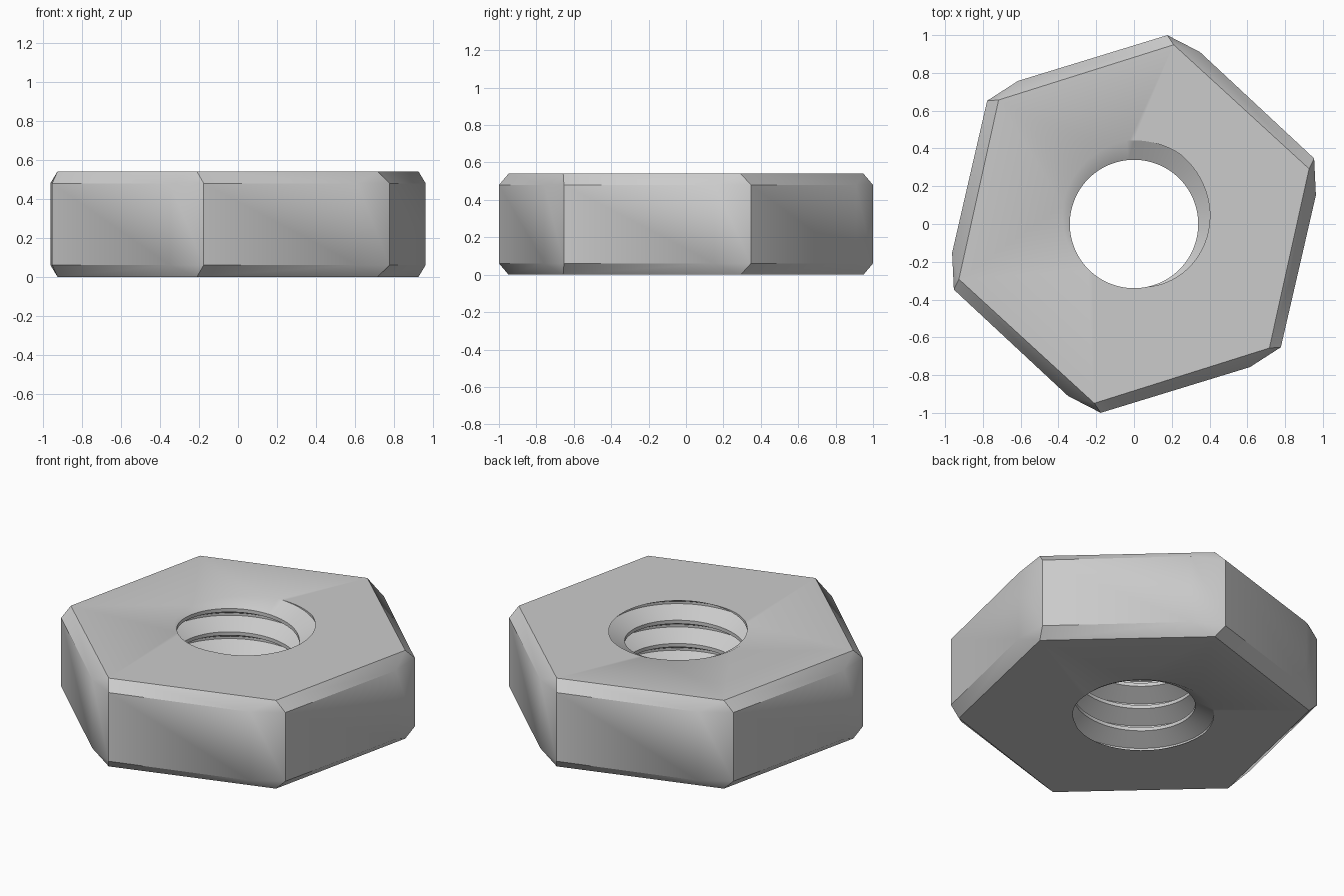
import bpy
import bmesh
from math import radians, cos, sin, tau
from mathutils import Vector

if "Cube" in bpy.data.objects:
    bpy.data.objects.remove(bpy.data.objects["Cube"], do_unlink=True)

HEIGHT, CHAMFER = 0.54, 0.06
MINOR, MAJOR = 0.34, 0.443        # crest and root radius of the thread
PITCH = HEIGHT / 3.79
ROOT_ANGLE = radians(75)          # where the groove leaves the top face
SEGMENTS = 72

bm = bmesh.new()


def polar(radius, degrees, z):
    a = radians(degrees)
    return bm.verts.new((radius * cos(a), radius * sin(a), z))


def hexagon(radius, start, z):
    """Six corners, running clockwise from the start angle."""
    return [polar(radius, start - 60 * i, z) for i in range(6)]


# Outer hexagon: six flats, each with a narrow facet at one corner
sharp_low, sharp_high = (hexagon(1.015, 80, z) for z in (CHAMFER, HEIGHT - CHAMFER))
facet_low, facet_high = (hexagon(0.975, 69, z) for z in (CHAMFER, HEIGHT - CHAMFER))
rim_low, rim_high = (hexagon(0.972, 77.5, z) for z in (0, HEIGHT))
for i in range(6):
    j = (i + 1) % 6
    bm.faces.new((sharp_low[i], sharp_high[i], facet_high[i], facet_low[i]))
    bm.faces.new((facet_low[i], facet_high[i], sharp_high[j], sharp_low[j]))
    for sharp, facet, rim in ((sharp_low, facet_low, rim_low),
                              (sharp_high, facet_high, rim_high)):
        bm.faces.new((sharp[i], facet[i], rim[i]))
        bm.faces.new((facet[i], sharp[j], rim[j], rim[i]))

# Threaded bore: a helical profile (share of pitch, radius), trimmed to the faces
profile = [(-0.05, MAJOR), (0.05, MAJOR), (0.425, MINOR), (0.575, MINOR)]
levels = [(turn + share, r) for turn in range(-6, 3) for share, r in profile]
columns = []
for s in range(SEGMENTS + 1):
    turn = s / SEGMENTS
    a = ROOT_ANGLE + turn * tau
    columns.append([bm.verts.new((r * cos(a), r * sin(a), HEIGHT + (k + turn) * PITCH))
                    for k, r in levels])
thread = []
for left, right in zip(columns, columns[1:]):
    for k in range(len(levels) - 1):
        thread.append(bm.faces.new((left[k], left[k + 1], right[k + 1], right[k])))
bmesh.ops.remove_doubles(bm, verts=[v for c in columns for v in c], dist=0.0001)
for z, direction in ((0, -1), (HEIGHT, 1)):
    bore = [f for f in bm.faces if all(v.co.xy.length < 0.6 for v in f.verts)]
    geom = set(bore) | {e for f in bore for e in f.edges} | {v for f in bore for v in f.verts}
    bmesh.ops.bisect_plane(bm, geom=list(geom), dist=0.00001, plane_co=(0, 0, z),
                           plane_no=(0, 0, direction), clear_outer=True)

# Top and bottom faces between the hexagon and the bore
for z, direction in ((0, -1), (HEIGHT, 1)):
    border = [e for e in bm.edges if e.is_boundary
              and all(abs(v.co.z - z) < 0.0005 for v in e.verts)]
    bmesh.ops.triangle_fill(bm, edges=border, use_beauty=True,
                            normal=Vector((0, 0, direction)))
bmesh.ops.recalc_face_normals(bm, faces=bm.faces)

mesh = bpy.data.meshes.new("hex_nut")
bm.to_mesh(mesh)
bm.free()
nut = bpy.data.objects.new("hex_nut", mesh)
bpy.context.collection.objects.link(nut)

# Plain grey metal
grey = bpy.data.materials.new("light_grey")
grey.use_nodes = True
colour = (0.6, 0.6, 0.6, 1)
grey.diffuse_color = colour
grey.node_tree.nodes["Principled BSDF"].inputs["Base Color"].default_value = colour
mesh.materials.append(grey)

bpy.ops.object.select_all(action="DESELECT")
nut.select_set(True)
bpy.context.view_layer.objects.active = nut
bpy.ops.object.shade_smooth_by_angle(angle=radians(35))
